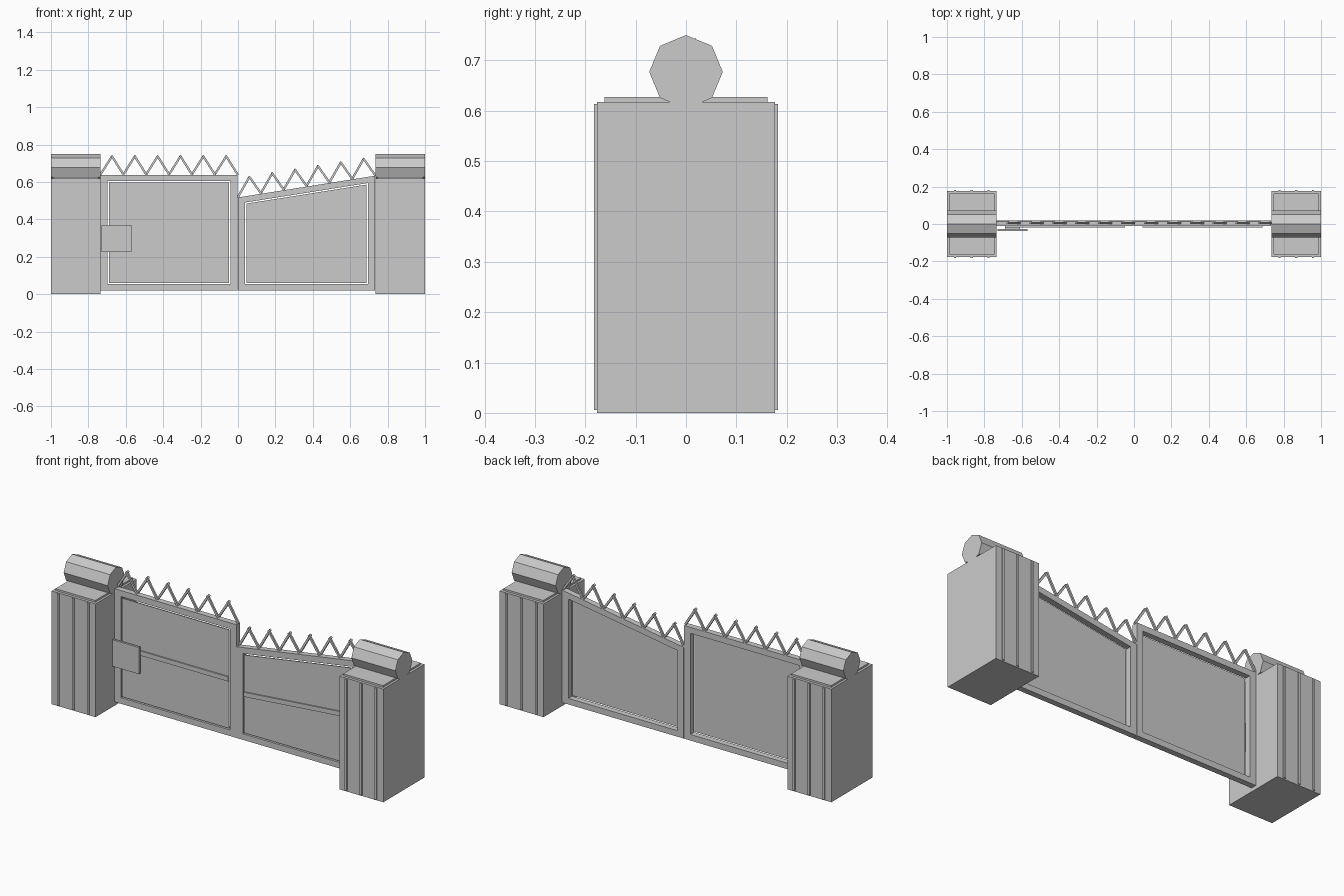
import bpy, bmesh, math
from mathutils import Vector

old = bpy.data.objects.get("Cube")
if old:
    bpy.data.objects.remove(old, do_unlink=True)

GREY = (0.6, 0.6, 0.6, 1)
mat = bpy.data.materials.new("plain grey")
mat.use_nodes = True
mat.diffuse_color = GREY
mat.node_tree.nodes["Principled BSDF"].inputs["Base Color"].default_value = GREY


def finish(name, bm):
    bmesh.ops.recalc_face_normals(bm, faces=bm.faces)
    mesh = bpy.data.meshes.new(name)
    bm.to_mesh(mesh)
    bm.free()
    mesh.materials.append(mat)
    ob = bpy.data.objects.new(name, mesh)
    bpy.context.collection.objects.link(ob)
    return ob


def add_prism(bm, outline, y0, y1):
    """Extrude an outline in the xz plane from y0 to y1."""
    face = bm.faces.new([bm.verts.new((x, y0, z)) for x, z in outline])
    ext = bmesh.ops.extrude_face_region(bm, geom=[face])["geom"]
    moved = [v for v in ext if isinstance(v, bmesh.types.BMVert)]
    bmesh.ops.translate(bm, verts=moved, vec=(0, y1 - y0, 0))


def prism(name, outline, y0, y1):
    bm = bmesh.new()
    add_prism(bm, outline, y0, y1)
    return finish(name, bm)


def rect(x0, x1, z0, z1):
    return [(x0, z0), (x1, z0), (x1, z1), (x0, z1)]


# Piers with ribs, cap slab and octagonal roll on top
PIER_IN, PIER_OUT = 0.735, 1.0
ROLL_R, ROLL_Z = 0.073, 0.677


def pier(side, s):
    mid = s * (PIER_IN + PIER_OUT) / 2
    half = (PIER_OUT - PIER_IN) / 2
    prism(side + "_pier", rect(mid - half, mid + half, 0, 0.617), -0.177, 0.177)
    prism(side + "_pier_cap", rect(mid - half + 0.012, mid + half - 0.012, 0.617, 0.627),
          -0.162, 0.162)
    bm = bmesh.new()
    for dx in (-0.09, 0, 0.09):
        for f in (-1, 1):
            add_prism(bm, rect(mid + dx - 0.006, mid + dx + 0.006, 0.006, 0.613),
                      f * 0.176, f * 0.183)
    finish(side + "_pier_ribs", bm)
    bm = bmesh.new()
    ring = [bm.verts.new((mid - half, ROLL_R * math.sin(i * math.pi / 4),
                          ROLL_Z + ROLL_R * math.cos(i * math.pi / 4))) for i in range(8)]
    ext = bmesh.ops.extrude_face_region(bm, geom=[bm.faces.new(ring)])["geom"]
    bmesh.ops.translate(bm, verts=[v for v in ext if isinstance(v, bmesh.types.BMVert)],
                        vec=(2 * half, 0, 0))
    finish(side + "_pier_roll", bm)


pier("left", 1)
pier("right", -1)


# Gate leaves: the top edge runs straight from z_a at x0 to z_b at x1
FRONT, BACK, BOTTOM, STILE, RAIL, GAP = -0.012, 0.02, 0.02, 0.038, 0.033, 0.007


def leaf(side, x0, x1, z_a, z_b, bar_a, bar_b):
    def top(x):
        return z_a + (z_b - z_a) * (x - x0) / (x1 - x0)

    def sloped(a, b, low, high):
        return [(a, low(a)), (b, low(b)), (b, high(b)), (a, high(a))]

    def floor(x):
        return BOTTOM

    a, b = x0 + STILE, x1 - STILE
    prism(side + "_gate_inner_stile", sloped(x0, a, floor, top), FRONT, BACK)
    prism(side + "_gate_outer_stile", sloped(b, x1, floor, top), FRONT, BACK)
    prism(side + "_gate_top_rail", sloped(a, b, lambda x: top(x) - RAIL, top), FRONT, BACK)
    prism(side + "_gate_bottom_rail", rect(a, b, BOTTOM, BOTTOM + RAIL), FRONT, BACK)
    # Sheet panel with a narrow gap to the frame
    prism(side + "_gate_panel",
          sloped(a + GAP, b - GAP, lambda x: BOTTOM + RAIL + GAP,
                 lambda x: top(x) - RAIL - GAP), FRONT, FRONT + 0.006)
    # Middle bar on the front of the panel
    prism(side + "_gate_middle_bar",
          [(a + GAP, bar_a), (b - GAP, bar_b), (b - GAP, bar_b + 0.025),
           (a + GAP, bar_a + 0.025)], FRONT - 0.007, FRONT)

    # Zigzag of flat bars along the top
    bm = bmesh.new()
    step = (x1 - x0) / 12
    pts = [Vector((x0 + i * step, top(x0 + i * step) + (0.1 if i % 2 else 0.003)))
           for i in range(13)]
    for i in range(12):
        p, q = pts[i], pts[i + 1]
        d = (q - p).normalized() * 0.004
        n = Vector((-d.y, d.x)) * 1.4
        y = 0.0 if i % 2 else 0.01
        add_prism(bm, [p - d - n, q + d - n, q + d + n, p - d + n], y, y + 0.01)
    finish(side + "_gate_spikes", bm)


leaf("right", -0.735, -0.002, 0.637, 0.637, 0.318, 0.318)
leaf("left", 0.0, 0.733, 0.517, 0.633, 0.26, 0.315)

# Lock plate beside the right pier
prism("lock_plate", rect(-0.73, -0.57, 0.225, 0.37), -0.038, -0.026)
prism("lock_plate_mount", rect(-0.69, -0.61, 0.27, 0.33), -0.027, FRONT)
